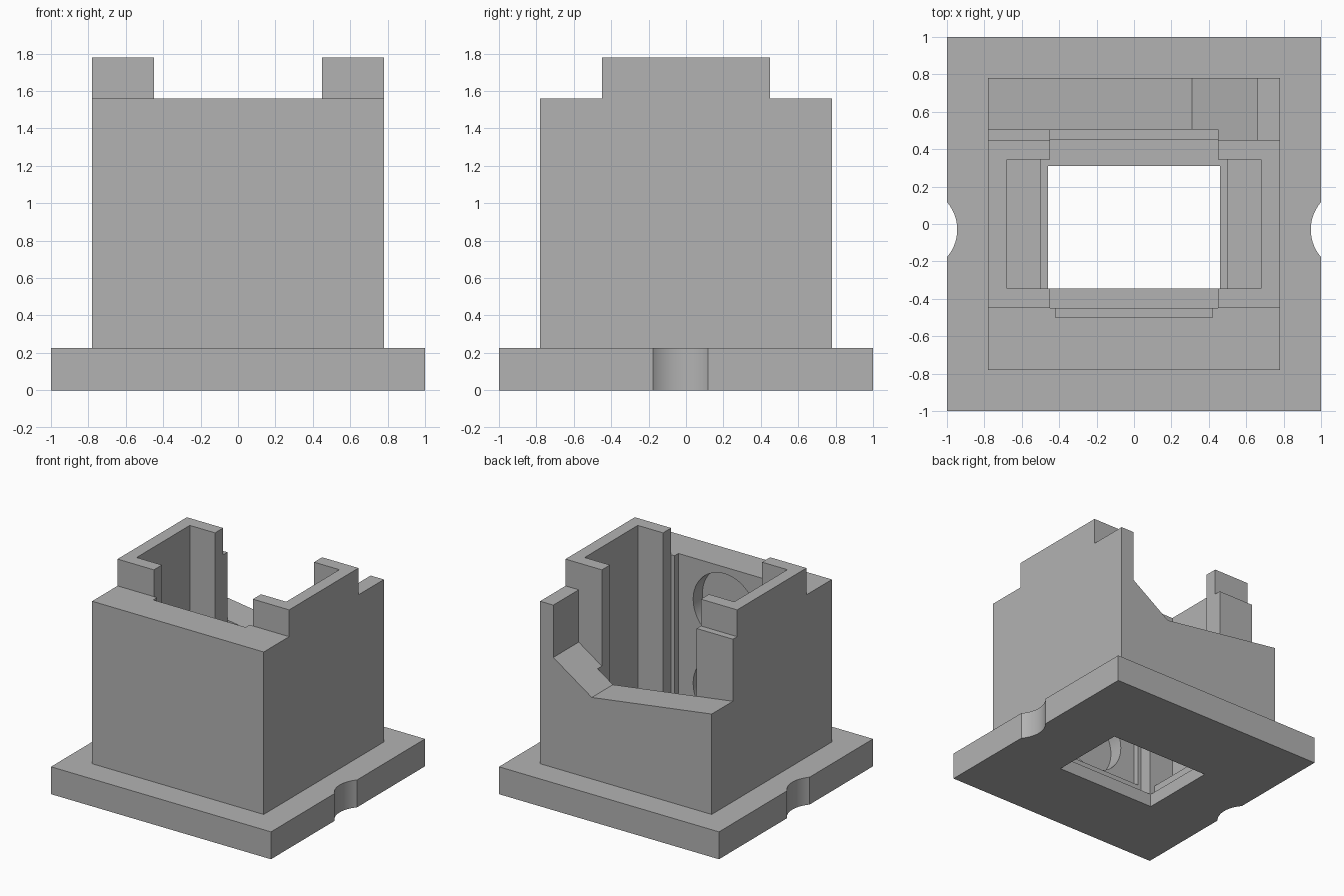
import bpy, bmesh, math
from mathutils import Matrix

cube = bpy.data.objects.get("Cube")
if cube:
    bpy.data.objects.remove(cube, do_unlink=True)

grey = bpy.data.materials.new("light grey")
grey.use_nodes = True
grey.diffuse_color = (0.45, 0.45, 0.45, 1)
grey.node_tree.nodes["Principled BSDF"].inputs["Base Color"].default_value = (0.45, 0.45, 0.45, 1)


def make_object(name, bm):
    bmesh.ops.recalc_face_normals(bm, faces=bm.faces)
    mesh = bpy.data.meshes.new(name)
    bm.to_mesh(mesh)
    bm.free()
    mesh.materials.append(grey)
    obj = bpy.data.objects.new(name, mesh)
    bpy.context.collection.objects.link(obj)
    return obj


def box(name, xs, ys, zs):
    bm = bmesh.new()
    bmesh.ops.create_cube(bm, size=1)
    for v in bm.verts:
        v.co = [r[0] if c < 0 else r[1] for c, r in zip(v.co, (xs, ys, zs))]
    return make_object(name, bm)


def prism(name, outline, y0, y1):
    """Extrude an x-z outline along y."""
    bm = bmesh.new()
    face = bm.faces.new([bm.verts.new((x, y0, z)) for x, z in outline])
    extruded = bmesh.ops.extrude_face_region(bm, geom=[face])["geom"]
    for v in extruded:
        if isinstance(v, bmesh.types.BMVert):
            v.co.y = y1
    return make_object(name, bm)


def cylinder(name, radius, depth, centre, along_y=False):
    bm = bmesh.new()
    turn = Matrix.Rotation(math.pi / 2, 4, 'X') if along_y else Matrix()
    bmesh.ops.create_cone(bm, cap_ends=True, segments=64, radius1=radius, radius2=radius,
                          depth=depth, matrix=Matrix.Translation(centre) @ turn)
    return make_object(name, bm)


def combine(target, tool, operation):
    mod = target.modifiers.new("join", 'BOOLEAN')
    mod.operation = operation
    mod.solver = 'EXACT'
    mod.object = tool
    bpy.context.view_layer.objects.active = target
    bpy.ops.object.modifier_apply(modifier=mod.name)
    bpy.data.objects.remove(tool, do_unlink=True)


# Square base, main block and raised centre block
housing = box("housing", (-1, 1), (-1, 1), (0, 0.225))
combine(housing, box("block", (-0.78, 0.78), (-0.78, 0.78), (0.1, 1.56)), 'UNION')
combine(housing, box("upper_block", (-0.78, 0.78), (-0.45, 0.45), (1.2, 1.78)), 'UNION')

# Gap between the two raised towers, then the stepped interior
cutters = [
    box("tower_gap", (-0.45, 0.45), (-0.9, 0.9), (1.56, 2)),
    box("side_pockets", (-0.68, 0.68), (-0.345, 0.345), (0.2, 2)),
    box("centre_slot", (-0.45, 0.45), (-0.45, 0.45), (0.11, 2)),
    box("floor_step", (-0.5, 0.5), (-0.345, 0.345), (0.11, 1)),
    box("floor_hole", (-0.46, 0.46), (-0.345, 0.31), (-0.1, 0.5)),
    box("front_recess", (-0.42, 0.42), (-0.5, 0), (0.225, 2)),
    box("back_recess", (-0.45, 0.45), (0, 0.505), (0.225, 2)),
]

# Sloping opening in the back wall
cutters.append(prism("back_opening", [(0.66, 2), (0.66, 1.13), (0.31, 0.895),
                                      (-0.78, 1.05), (-0.9, 1.067), (-0.9, 2)], 0.505, 1))
cutters.append(prism("back_opening_corner", [(0.66, 2), (0.66, 1.13),
                                             (0.45, 0.989), (0.45, 2)], 0.45, 0.6))

# Round pockets in the front wall
for z in (1.22, 0.53):
    cutters.append(cylinder("round_pocket", 0.285, 0.24, (0, -0.5, z), True))

# Curved notches in the base sides
for side in (-1, 1):
    cutters.append(cylinder("base_notch", 0.224, 1, (side * 1.169, -0.03, 0)))

for cutter in cutters:
    combine(housing, cutter, 'DIFFERENCE')

bpy.ops.object.select_all(action='DESELECT')
housing.select_set(True)
bpy.context.view_layer.objects.active = housing
bpy.ops.object.shade_smooth_by_angle(angle=math.radians(30))
